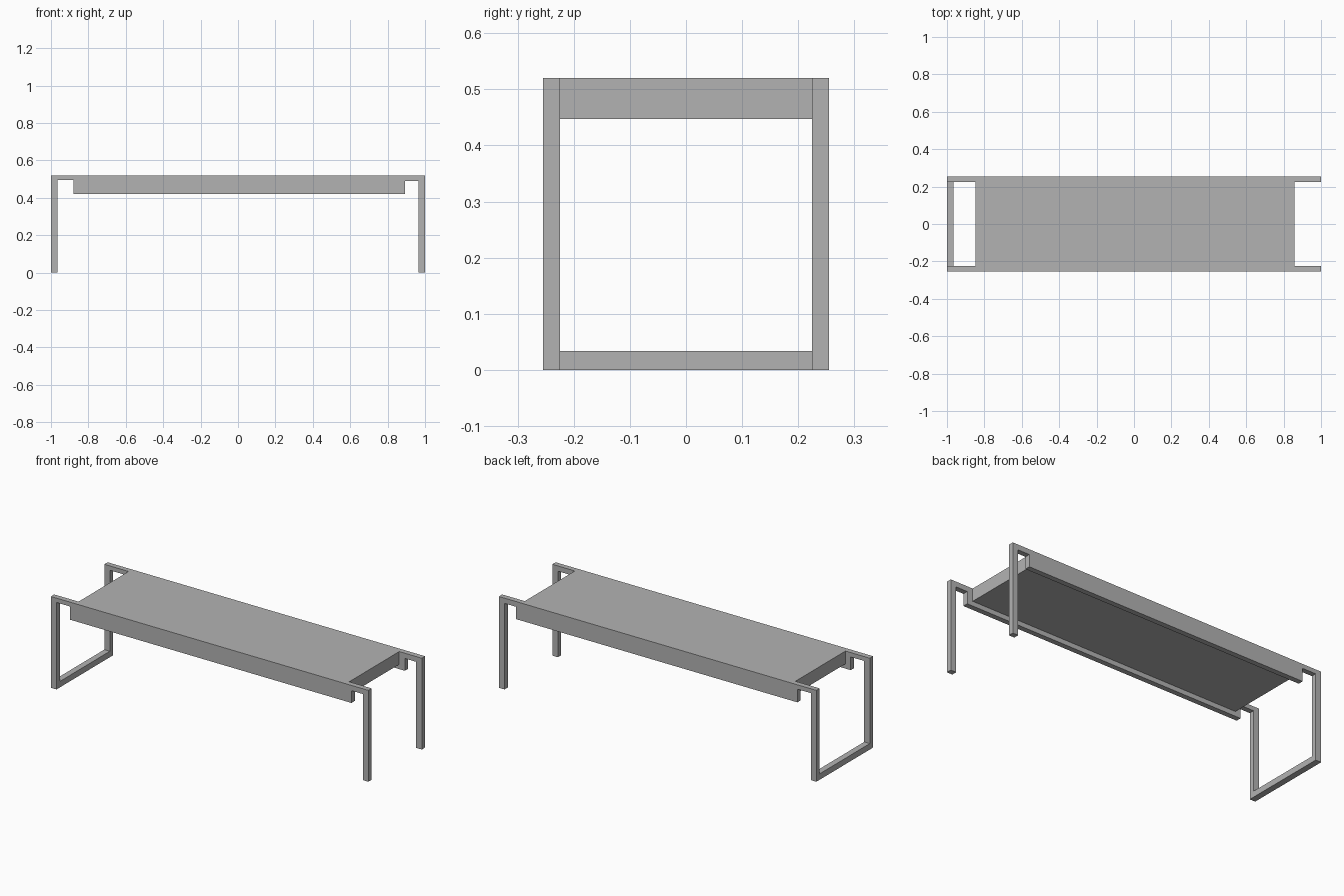
import bpy
import bmesh

if "Cube" in bpy.data.objects:
    bpy.data.objects.remove(bpy.data.objects["Cube"], do_unlink=True)

grey = bpy.data.materials.new("plain grey")
grey.use_nodes = True
colour = (0.45, 0.45, 0.45, 1)
grey.diffuse_color = colour
grey.node_tree.nodes["Principled BSDF"].inputs["Base Color"].default_value = colour

HEIGHT = 0.52
INNER, OUTER = 0.225, 0.255   # side frame depth range


def extrude_profile(name, profile, y0, y1):
    """Extrude an x-z outline from y0 to y1."""
    bm = bmesh.new()
    face = bm.faces.new([bm.verts.new((x, y0, z)) for x, z in profile])
    result = bmesh.ops.extrude_face_region(bm, geom=[face])
    verts = [v for v in result["geom"] if isinstance(v, bmesh.types.BMVert)]
    bmesh.ops.translate(bm, verts=verts, vec=(0, y1 - y0, 0))
    bmesh.ops.recalc_face_normals(bm, faces=bm.faces)
    mesh = bpy.data.meshes.new(name)
    bm.to_mesh(mesh)
    bm.free()
    mesh.materials.append(grey)
    obj = bpy.data.objects.new(name, mesh)
    bpy.context.collection.objects.link(obj)
    return obj


def rectangle(x0, x1, z0, z1):
    return [(x0, z0), (x1, z0), (x1, z1), (x0, z1)]


# Side frames: two legs and a deep rail joined by thin notched arms
side = [
    (-1, 0), (-0.965, 0), (-0.965, 0.495), (-0.88, 0.495),
    (-0.88, 0.42), (0.893, 0.42), (0.893, 0.49), (0.965, 0.49),
    (0.965, 0), (1, 0), (1, HEIGHT), (-1, HEIGHT),
]
extrude_profile("front_side_frame", side, -OUTER, -INNER)
extrude_profile("back_side_frame", side, INNER, OUTER)

# Seat slab between the rails
extrude_profile("seat", rectangle(-0.847, 0.858, 0.447, HEIGHT), -INNER, INNER)

# Floor bar joining the legs at one end only
extrude_profile("floor_bar", rectangle(-1, -0.965, 0, 0.034), -INNER, INNER)
